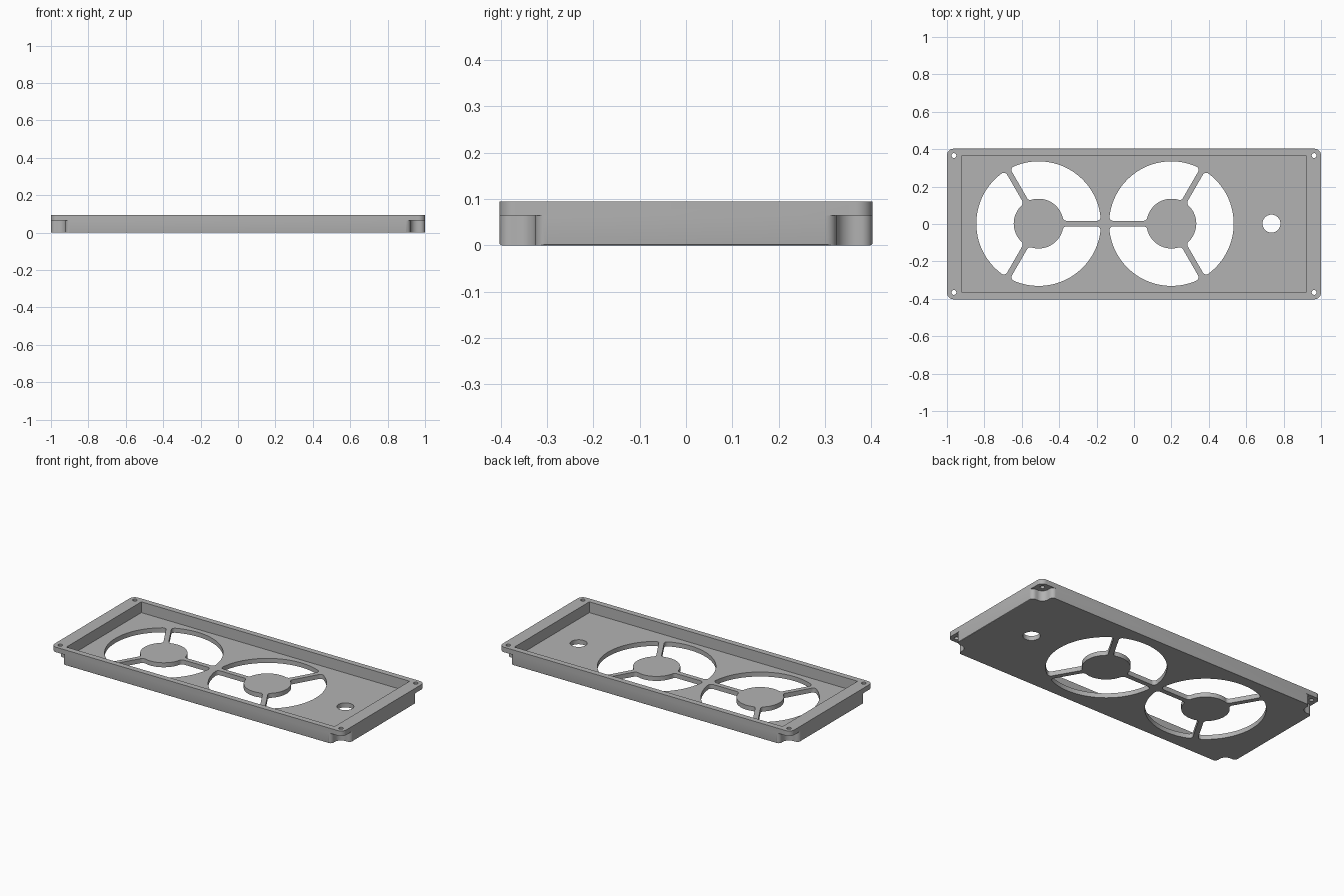
import bpy, bmesh
from math import sin, cos, asin, radians, pi, tau
from mathutils import Vector, Matrix

if "Cube" in bpy.data.objects:
    bpy.data.objects.remove(bpy.data.objects["Cube"])

HALF_X, HALF_Y, HEIGHT = 1.0, 0.4025, 0.095
FLOOR, TAB_Z = 0.028, 0.064
SCREW_X, SCREW_Y = 0.963, 0.366

grey = bpy.data.materials.new("plain grey")
grey.use_nodes = True
colour = (0.45, 0.45, 0.45, 1)
grey.diffuse_color = colour
grey.node_tree.nodes["Principled BSDF"].inputs["Base Color"].default_value = colour


def arc(cx, cy, r, a0, a1, n):
    return [Vector((cx + r * cos(a0 + (a1 - a0) * i / n), cy + r * sin(a0 + (a1 - a0) * i / n)))
            for i in range(n + 1)]


def circle(cx, cy, r, n=48):
    return arc(cx, cy, r, 0, tau, n)[:-1]


def rect(hx, hy):
    return [Vector((-hx, -hy)), Vector((hx, -hy)), Vector((hx, hy)), Vector((-hx, hy))]


def prism(name, outline, z0, z1, bevel=0):
    """Extrude a flat outline upward, optionally rounding its bottom rim."""
    bm = bmesh.new()
    base = bm.faces.new([bm.verts.new((p.x, p.y, z0)) for p in outline])
    top = bmesh.ops.extrude_face_region(bm, geom=[base])["geom"]
    for v in (g for g in top if isinstance(g, bmesh.types.BMVert)):
        v.co.z = z1
    bmesh.ops.recalc_face_normals(bm, faces=bm.faces)
    if bevel:
        rim = [e for e in bm.edges if all(v.co.z == z0 or abs(v.co.z - z0) < 1e-6 for v in e.verts)]
        bmesh.ops.bevel(bm, geom=rim, offset=bevel, segments=3, profile=0.5, affect='EDGES')
    mesh = bpy.data.meshes.new(name)
    bm.to_mesh(mesh)
    bm.free()
    mesh.materials.append(grey)
    obj = bpy.data.objects.new(name, mesh)
    bpy.context.collection.objects.link(obj)
    return obj


def fan_opening(cx, cy, turn, R=0.333, r=0.133, h=0.015, f=0.02):
    """Opening between two spokes, with filleted corners."""
    a_out, a_in = asin((h + f) / (R - f)), asin((h + f) / (r + f))
    third = radians(120)
    half = arc((r + f) * cos(a_in), h + f, f, pi + a_in, 1.5 * pi, 8)
    half += arc((R - f) * cos(a_out), h + f, f, -pi / 2, a_out, 8)
    flip = Matrix.Rotation(third, 2) @ Matrix(((1, 0), (0, -1)))
    pts = half + arc(0, 0, R, a_out, third - a_out, 40)[1:-1]
    pts += [flip @ p for p in reversed(half)]
    pts += arc(0, 0, r, third - a_in, a_in, 24)[1:-1]
    spin = Matrix.Rotation(turn, 2)
    return [spin @ p + Vector((cx, cy)) for p in pts]


def notch(sx, sy, r=0.041, f=0.025):
    """Rounded cut-out beneath a corner tab, flaring into both walls."""
    pts = arc(HALF_X - f, SCREW_Y - r - f, f, 0, pi / 2, 8)
    pts += arc(SCREW_X, SCREW_Y, r, 1.5 * pi, pi, 14)
    pts += arc(SCREW_X - r - f, HALF_Y - f, f, 0, pi / 2, 8)
    far = 0.1
    pts += [Vector((SCREW_X - r - f, HALF_Y + far)), Vector((HALF_X + far, HALF_Y + far)),
            Vector((HALF_X + far, SCREW_Y - r - f))]
    return [Vector((p.x * sx, p.y * sy)) for p in pts]


# Tray blank with rounded corners
cr = 0.035
outline = []
for i, (sx, sy) in enumerate([(1, 1), (-1, 1), (-1, -1), (1, -1)]):
    outline += arc(sx * (HALF_X - cr), sy * (HALF_Y - cr), cr, i * pi / 2, (i + 1) * pi / 2, 10)
tray = prism("fan_cover_tray", outline, 0, HEIGHT, bevel=0.004)

# Cutters: inner pocket, fan openings, cable hole, corner notches, screw holes
LOW, HIGH = -0.1, 0.2
cutters = [prism("pocket_cutter", rect(0.92, 0.367), FLOOR, HIGH),
           prism("cable_hole_cutter", circle(0.735, 0.002, 0.048), LOW, HIGH)]
for cx, start in ((-0.51, 0), (0.2, pi)):
    for k in range(3):
        cutters.append(prism("fan_opening_cutter", fan_opening(cx, 0.002, start + k * tau / 3), LOW, HIGH))
for sx in (-1, 1):
    for sy in (-1, 1):
        cutters.append(prism("notch_cutter", notch(sx, sy), LOW, TAB_Z))
        cutters.append(prism("screw_hole_cutter", circle(sx * SCREW_X, sy * SCREW_Y, 0.013, 24), LOW, HIGH))

for c in cutters:
    c.hide_render = True
    mod = tray.modifiers.new(c.name, 'BOOLEAN')
    mod.operation, mod.solver, mod.object = 'DIFFERENCE', 'EXACT', c

# Bake the cuts into the tray and drop the cutters
bpy.context.view_layer.update()
evaluated = tray.evaluated_get(bpy.context.evaluated_depsgraph_get())
baked = bpy.data.meshes.new_from_object(evaluated)
tray.modifiers.clear()
tray.data = baked
for c in cutters:
    bpy.data.objects.remove(c)

# Smooth curved walls while keeping crisp edges
bpy.ops.object.select_all(action='DESELECT')
tray.select_set(True)
bpy.context.view_layer.objects.active = tray
bpy.ops.object.shade_smooth_by_angle(angle=radians(30))
